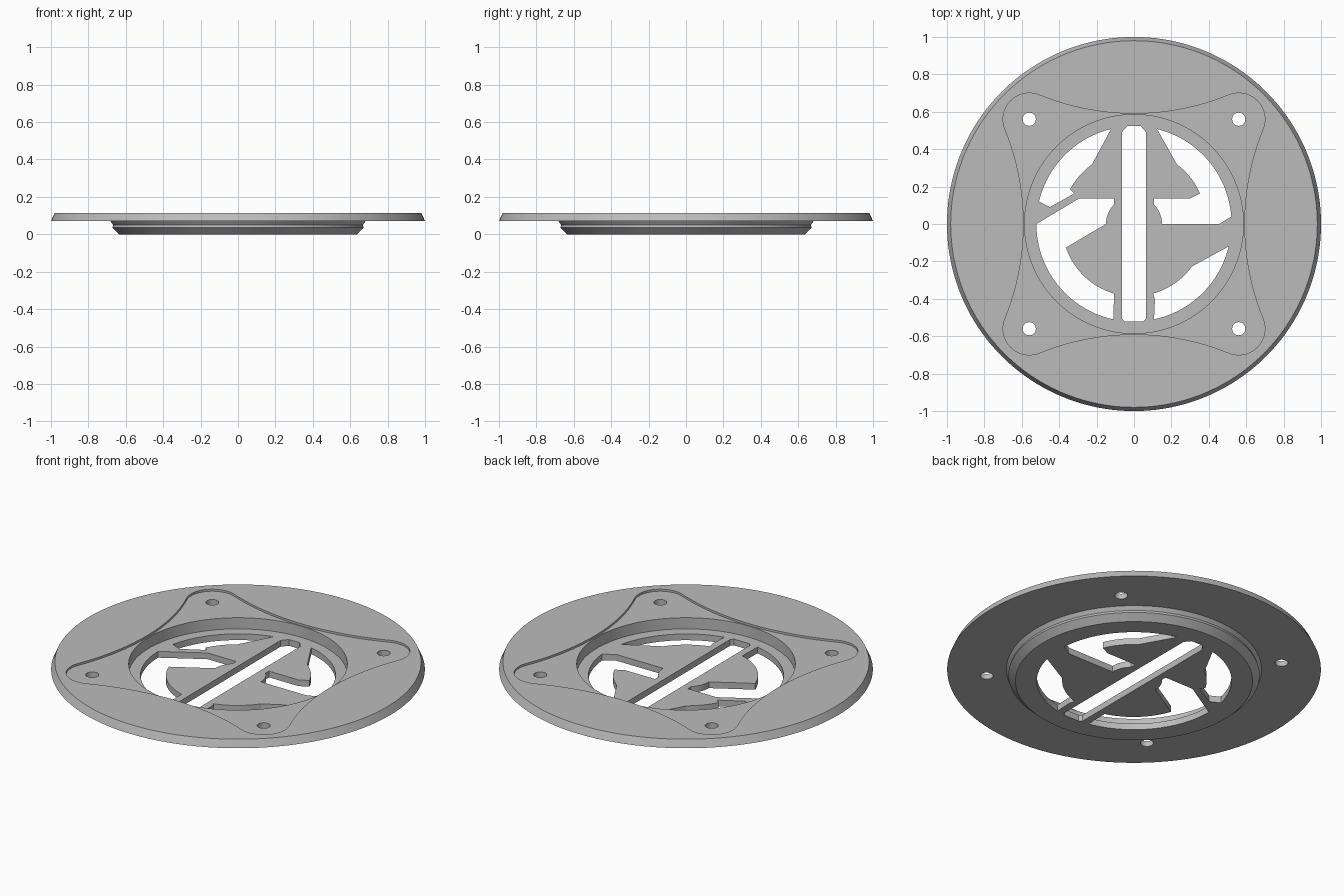
import bpy, bmesh
from math import sin, cos, pi, atan2, hypot

if "Cube" in bpy.data.objects:
    bpy.data.objects.remove(bpy.data.objects["Cube"])

grey = bpy.data.materials.new("plain grey")
grey.use_nodes = True
grey.diffuse_color = (0.5, 0.5, 0.5, 1)
grey.node_tree.nodes["Principled BSDF"].inputs["Base Color"].default_value = (0.5, 0.5, 0.5, 1)

SEGMENTS = 160


def arc(cx, cy, r, a0, a1, steps):
    return [(cx + r * cos(a0 + (a1 - a0) * i / steps),
             cy + r * sin(a0 + (a1 - a0) * i / steps)) for i in range(steps + 1)]


def sweep(p, q, steps=16):
    """Arc about the centre from p to q, the short way round."""
    a0, a1 = atan2(p[1], p[0]), atan2(q[1], q[0])
    if a1 - a0 > pi:
        a1 -= 2 * pi
    if a0 - a1 > pi:
        a1 += 2 * pi
    r0, r1 = hypot(*p), hypot(*q)
    pts = []
    for i in range(steps + 1):
        t = i / steps
        a, r = a0 + (a1 - a0) * t, r0 + (r1 - r0) * t
        pts.append((r * cos(a), r * sin(a)))
    return pts


def new_object(name, bm):
    bmesh.ops.recalc_face_normals(bm, faces=bm.faces)
    mesh = bpy.data.meshes.new(name)
    bm.to_mesh(mesh)
    bm.free()
    mesh.materials.append(grey)
    obj = bpy.data.objects.new(name, mesh)
    bpy.context.collection.objects.link(obj)
    return obj


def prisms(name, outlines, z0, z1):
    """Upright solids, one for each closed outline."""
    bm = bmesh.new()
    for pts in outlines:
        face = bm.faces.new([bm.verts.new((x, y, z0)) for x, y in pts])
        ext = bmesh.ops.extrude_face_region(bm, geom=[face], use_keep_orig=True)
        for v in ext["geom"]:
            if isinstance(v, bmesh.types.BMVert):
                v.co.z = z1
    bmesh.ops.remove_doubles(bm, verts=bm.verts, dist=1e-5)
    return new_object(name, bm)


def lathe(name, profile):
    """Solid turned about z, closed by a flat cap at each end."""
    bm = bmesh.new()
    rings = [[bm.verts.new((x, y, z)) for x, y in
              arc(0, 0, r, 0, 2 * pi, SEGMENTS)[:-1]] for r, z in profile]
    for low, high in zip(rings, rings[1:]):
        for i in range(SEGMENTS):
            j = (i + 1) % SEGMENTS
            bm.faces.new((low[i], low[j], high[j], high[i]))
    bm.faces.new(rings[0])
    bm.faces.new(rings[-1])
    return new_object(name, bm)


# Flange with the stepped cup below it
cover = lathe("vent_cover", [(.635, 0), (.672, .035), (.667, .05), (.683, .071),
                             (1, .071), (.98, .115)])

# Recess: rounded corners joined by hollow sides
corner, corner_r, side_r = .56, .14, 1.34
side_y = .59 + side_r
tilt = atan2(corner, side_y - corner)
quarter = arc(0, side_y, side_r, -pi / 2 - tilt, -pi / 2 + tilt, 32)
quarter.reverse()
quarter = arc(corner, corner, corner_r, -tilt, pi / 2 + tilt, 20)[:-1] + quarter[:-1]
recess = []
for k in range(4):
    c, s = cos(k * pi / 2), sin(k * pi / 2)
    recess += [(c * x - s * y, s * x + c * y) for x, y in quarter]

# Vent openings in the floor
R = .522
upper_left = sweep((-.123, .508), (-.508, .12)) + [(-.45, .09), (-.32, .163)] \
    + sweep((-.342, .185), (-.225, .318))
lower_left = [(-.294, .136), (-.107, .136)] + sweep((-.107, .104), (-.15, 0), 8) \
    + sweep((-.364, -.126), (-.107, -.372)) + sweep((-.11, -.51), (-R, 0), 28)
upper_right = sweep((.23, .318), (.335, .2), 8) + [(.353, .163), (.3, .136), (.107, .136)] \
    + sweep((.107, .104), (.15, 0), 8) + [(.455, 0)] + sweep((.52, .04), (.123, .508), 24)
lower_right = sweep((.31, -.227), (.102, -.372)) + [(.112, -.404)] \
    + sweep((.107, -.51), (.506, -.12), 20)
slot = [(-.065, .49), (-.035, .525), (.035, .525), (.065, .49),
        (.065, -.505), (.05, -.52), (-.05, -.52), (-.065, -.505)]

# Screw holes
holes = [arc(sx * corner, sy * corner, .035, 0, 2 * pi, 32)[:-1]
         for sx in (-1, 1) for sy in (-1, 1)]

cutters = [
    prisms("recess_cutter", [recess], .103, .3),
    prisms("well_cutter", [arc(0, 0, .585, 0, 2 * pi, SEGMENTS)[:-1]], .037, .25),
    prisms("opening_cutter",
           [upper_left, lower_left, upper_right, lower_right, slot] + holes, -.1, .2),
]

bpy.ops.object.select_all(action="DESELECT")
bpy.context.view_layer.objects.active = cover
cover.select_set(True)
for cutter in cutters:
    cutter.hide_render = True
    mod = cover.modifiers.new(cutter.name, "BOOLEAN")
    mod.operation = "DIFFERENCE"
    mod.solver = "EXACT"
    mod.object = cutter
    bpy.ops.object.modifier_apply(modifier=mod.name)
    bpy.data.objects.remove(cutter)

bpy.ops.object.shade_smooth_by_angle(angle=pi / 9)
